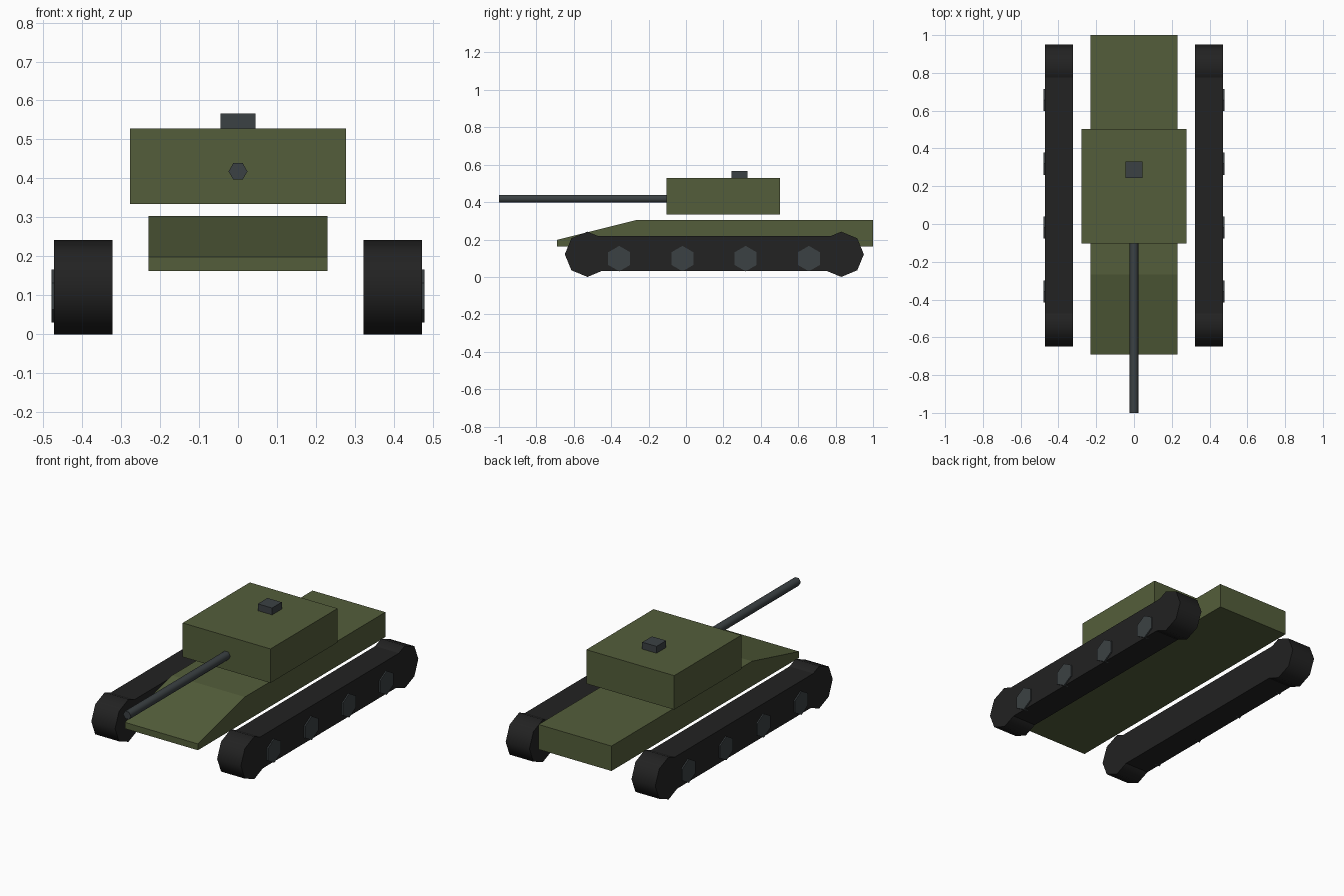
import bpy
import math

cube = bpy.data.objects.get("Cube")
if cube:
    bpy.data.objects.remove(cube, do_unlink=True)


def material(name, rgb):
    m = bpy.data.materials.new(name)
    m.use_nodes = True
    m.diffuse_color = (*rgb, 1)
    bsdf = next(n for n in m.node_tree.nodes if n.type == 'BSDF_PRINCIPLED')
    bsdf.inputs["Base Color"].default_value = (*rgb, 1)
    return m


GREEN = material("olive green", (0.088, 0.111, 0.043))
BLACK = material("track black", (0.016, 0.016, 0.016))
STEEL = material("dark steel", (0.044, 0.053, 0.057))


def prism(name, profile, x0, x1, mat, smooth=0):
    """Extrude a (y, z) outline along x; optionally smooth edges below an angle."""
    n = len(profile)
    verts = [(x, y, z) for x in (x0, x1) for y, z in profile]
    faces = [tuple(range(n))[::-1], tuple(range(n, 2 * n))]
    faces += [(i, (i + 1) % n, n + (i + 1) % n, n + i) for i in range(n)]
    mesh = bpy.data.meshes.new(name)
    mesh.from_pydata(verts, [], faces)
    mesh.materials.append(mat)
    ob = bpy.data.objects.new(name, mesh)
    bpy.context.collection.objects.link(ob)
    if smooth:
        smooth_by_angle(ob, smooth)
    return ob


def smooth_by_angle(ob, degrees):
    bpy.ops.object.select_all(action='DESELECT')
    ob.select_set(True)
    bpy.context.view_layer.objects.active = ob
    bpy.ops.object.shade_smooth_by_angle(angle=math.radians(degrees))


def rect(y0, y1, z0, z1):
    return [(y0, z0), (y1, z0), (y1, z1), (y0, z1)]


def polygon(sides, radius, y, z, start=0.0):
    return [(y + radius * math.cos(start + math.tau * i / sides),
             z + radius * math.sin(start + math.tau * i / sides))
            for i in range(sides)]


# Hull with sloped nose, turret and hatch
prism("hull", [(-0.69, 0.162), (1, 0.162), (1, 0.304), (-0.267, 0.304), (-0.69, 0.198)],
      -0.23, 0.23, GREEN)
prism("turret", rect(-0.103, 0.502, 0.334, 0.528), -0.277, 0.277, GREEN)
prism("hatch", rect(0.243, 0.33, 0.525, 0.567), -0.045, 0.045, STEEL)

# Gun barrel
bpy.ops.mesh.primitive_cylinder_add(vertices=6, radius=0.0243, depth=0.92,
                                    location=(0, -0.54, 0.418),
                                    rotation=(math.pi / 2, math.pi / 6, 0))
barrel = bpy.context.object
barrel.name = "gun_barrel"
# Turn the hexagon so that two corners point sideways
barrel.rotation_euler = (math.pi / 2, 0, 0)
for v in barrel.data.vertices:
    x, y = v.co.x, v.co.y
    v.co.x, v.co.y = y, x
barrel.data.flip_normals()
barrel.data.materials.append(STEEL)
smooth_by_angle(barrel, 65)

# Tracks: belt, end drums and outer road wheels on each side
for side, s in (("right", -1), ("left", 1)):
    inner, outer = 0.322, 0.472
    x0, x1 = sorted((s * inner, s * outer))
    prism(side + "_track_belt", rect(-0.527, 0.83, 0.032, 0.22), x0, x1, BLACK)
    for end, y in (("front", -0.527), ("rear", 0.83)):
        prism(f"{side}_{end}_drum", polygon(8, 0.121, y, 0.121), x0, x1, BLACK, 50)
    w0, w1 = sorted((s * 0.45, s * 0.479))
    for i in range(4):
        prism(f"{side}_road_wheel_{i + 1}",
              polygon(6, 0.068, -0.357 + 0.338 * i, 0.098, math.pi / 2), w0, w1, STEEL)
